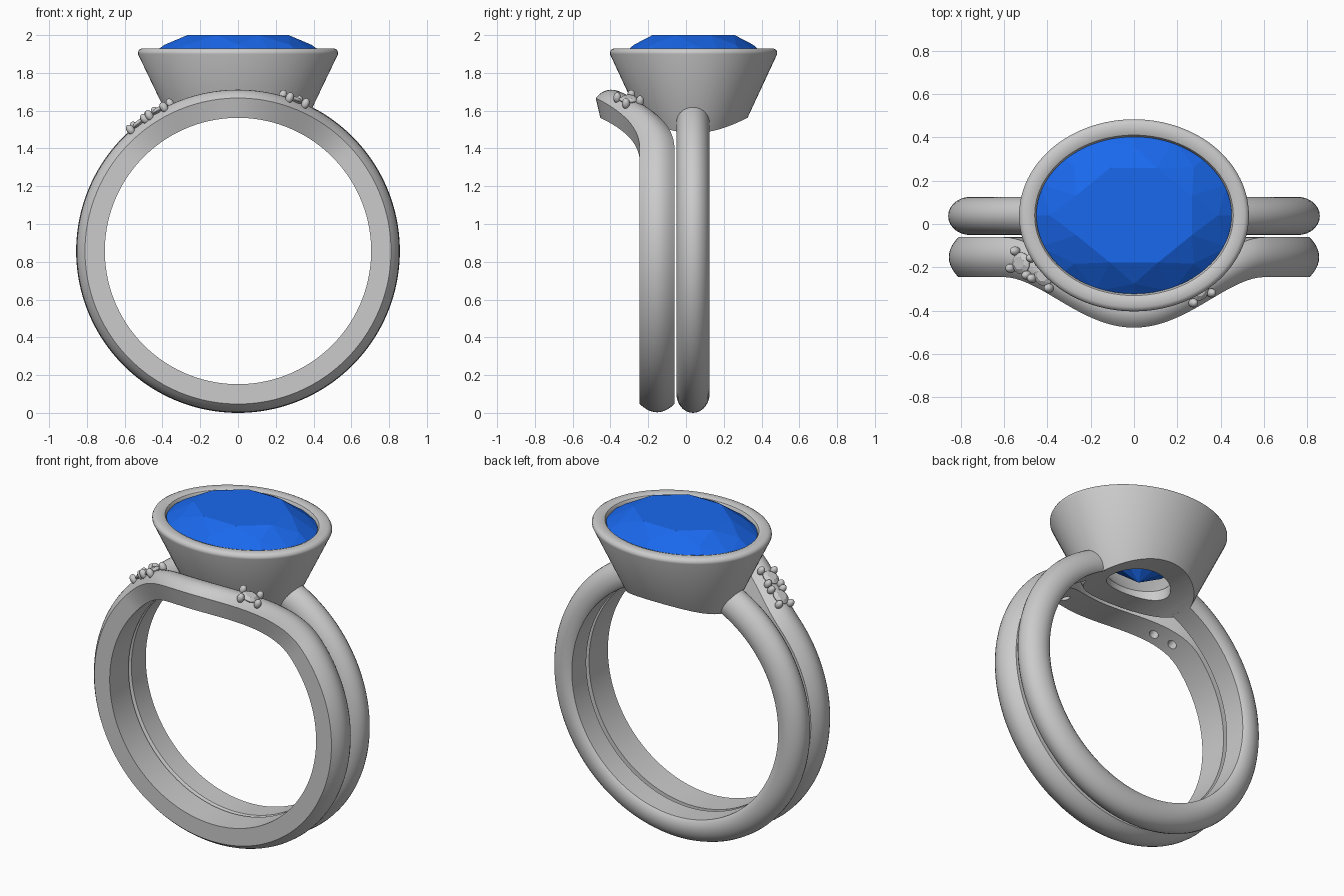
import bpy, bmesh
from math import sin, cos, pi, radians
from mathutils import Vector, Matrix

if "Cube" in bpy.data.objects:
    bpy.data.objects.remove(bpy.data.objects["Cube"])

ZC = 0.857   # height of the ring axis
GY = 0.04    # y centre of the oval setting


def finish(bm, name, angle=35):
    bmesh.ops.recalc_face_normals(bm, faces=bm.faces)
    me = bpy.data.meshes.new(name)
    bm.to_mesh(me)
    bm.free()
    ob = bpy.data.objects.new(name, me)
    bpy.context.collection.objects.link(ob)
    if angle:
        smooth(ob, angle)
    return ob


def activate(ob):
    bpy.ops.object.select_all(action='DESELECT')
    ob.select_set(True)
    bpy.context.view_layer.objects.active = ob


def smooth(ob, angle=35):
    activate(ob)
    bpy.ops.object.shade_smooth_by_angle(angle=radians(angle))


def cut(ob, cutter):
    cutter.hide_render = True
    activate(ob)
    m = ob.modifiers.new("cut", 'BOOLEAN')
    m.operation, m.solver, m.object = 'DIFFERENCE', 'EXACT', cutter
    bpy.ops.object.modifier_apply(modifier=m.name)
    bpy.data.objects.remove(cutter)
    smooth(ob)


def sweep(name, n, prof, point, closed=True):
    """Revolve a profile; point(p, t) places profile point p at angle t."""
    bm = bmesh.new()
    rows = [[bm.verts.new(point(p, 2 * pi * i / n)) for p in prof] for i in range(n)]
    k = len(prof)
    for i in range(n):
        a, b = rows[i], rows[(i + 1) % n]
        for j in range(k if closed else k - 1):
            bm.faces.new((a[j], a[(j + 1) % k], b[(j + 1) % k], b[j]))
    if not closed:
        bm.faces.new([r[0] for r in rows])
        bm.faces.new([r[-1] for r in rows])
    return finish(bm, name)


def wave(t, r):
    """Forward sweep of the front band around the setting (t = 0 at the top)."""
    t = min(t, 2 * pi - t)
    w = radians(48)
    return -0.233 * (1 + (r - 0.81)) * (0.5 + 0.5 * cos(pi * t / w)) if t < w else 0


def oval(p, t):
    a, b, z = p
    return (a * cos(t), GY + b * sin(t), z)


def finger_cutter():
    bm = bmesh.new()
    bmesh.ops.create_cone(bm, cap_ends=True, segments=160, radius1=0.706, radius2=0.706, depth=3,
                          matrix=Matrix.Translation((0, 0, ZC)) @ Matrix.Rotation(pi / 2, 4, 'X'))
    return finish(bm, "finger_cutter")


# back band: deep rounded outside
prof = [(-0.07, 0.705), (0.07, 0.705), (0.083, 0.722)]
prof += [(0.088 * cos(pi * i / 14), 0.755 + 0.102 * sin(pi * i / 14)) for i in range(15)]
prof += [(-0.083, 0.722)]
back_band = sweep("back_band", 160, prof,
                  lambda p, t: (p[1] * sin(t), 0.037 + p[0], ZC + p[1] * cos(t)))

# front band: flat sides, gently domed outside, curved forward at the top
prof = [(-0.092, 0.705), (0.092, 0.705)]
prof += [(0.092 - 0.0184 * i, 0.81 + 0.044 * (1 - (1 - i / 5) ** 2)) for i in range(11)]
front_band = sweep("front_band", 160, prof,
                   lambda p, t: (p[1] * sin(t), -0.153 + p[0] + wave(t, p[1]), ZC + p[1] * cos(t)))

# bezel: tapered oval cup with a rounded rim and an open bottom
bezel = sweep("bezel", 96, [
    (0.295, 0.215, 1.41), (0.53, 0.443, 1.90), (0.53, 0.443, 1.91), (0.524, 0.437, 1.922),
    (0.51, 0.423, 1.93), (0.475, 0.388, 1.93), (0.458, 0.37, 1.923), (0.45, 0.362, 1.91),
    (0.45, 0.362, 1.88), (0.20, 0.145, 1.60), (0.20, 0.145, 1.41)], oval)
cut(bezel, finger_cutter())

# remove the back band where it would cross the inside of the bezel
cut(back_band, sweep("cup_cutter", 96, [(0.27, 0.195, 1.40), (0.50, 0.413, 1.90)], oval, False))

# centre stone: oval brilliant made from rings of facet corners
bm = bmesh.new()
for n, turn, s, z in [(8, 0.5, 0.62, 2.0), (8, 0, 0.83, 1.949), (16, 0, 1, 1.893), (16, 0, 1, 1.883),
                      (8, 0.5, 0.52, 1.70), (1, 0, 0, 1.56)]:
    for i in range(n):
        t = 2 * pi * (i + turn) / n
        bm.verts.new(oval((0.468 * s, 0.38 * s, z), t))
bmesh.ops.convex_hull(bm, input=bm.verts)
stone = finish(bm, "centre_stone", 0)
mat = bpy.data.materials.new("blue")
mat.diffuse_color = (0.01, 0.14, 0.85, 1)
mat.use_nodes = True
mat.node_tree.nodes["Principled BSDF"].inputs["Base Color"].default_value = mat.diffuse_color
stone.data.materials.append(mat)


# accent stones with four prongs each and a drilled hole below
def frame(deg):
    """Local axes on the front band: x along it, z outward."""
    def centre(d):
        t = radians(d) % (2 * pi)
        return Vector((0.854 * sin(t), -0.153 + wave(t, 0.854), ZC + 0.854 * cos(t)))
    x = (centre(deg + 1) - centre(deg - 1)).normalized()
    t = radians(deg)
    z = Vector((sin(t), 0, cos(t)))
    y = z.cross(x).normalized()
    z = x.cross(y)
    m = Matrix((x, y, z)).transposed().to_4x4()
    m.translation = centre(deg)
    return m


for k, deg in enumerate((-37.5, -29, 20.3)):
    m = frame(deg)
    bm = bmesh.new()
    bmesh.ops.create_cone(bm, cap_ends=True, segments=20, radius1=0.027, radius2=0.027, depth=0.5, matrix=m)
    cut(front_band, finish(bm, "hole_cutter"))
    bm = bmesh.new()
    for n, s, z in [(8, 0.03, 0.018), (16, 0.05, 0.004), (16, 0.05, 0.0), (1, 0, -0.04)]:
        for i in range(n):
            t = 2 * pi * i / n
            bm.verts.new(m @ Vector((s * cos(t), s * sin(t), z)))
    bmesh.ops.convex_hull(bm, input=bm.verts)
    finish(bm, f"accent_stone_{k + 1}", 0)
    bm = bmesh.new()
    for sx in (-1, 1):
        for sy in (-1, 1):
            loc = Matrix.Translation((0.05 * sx, 0.042 * sy, 0.002))
            bmesh.ops.create_uvsphere(bm, u_segments=16, v_segments=10, radius=0.021,
                                      matrix=m @ loc @ Matrix.Diagonal((1, 1, 1.4, 1)))
    finish(bm, f"accent_prongs_{k + 1}", 60)
